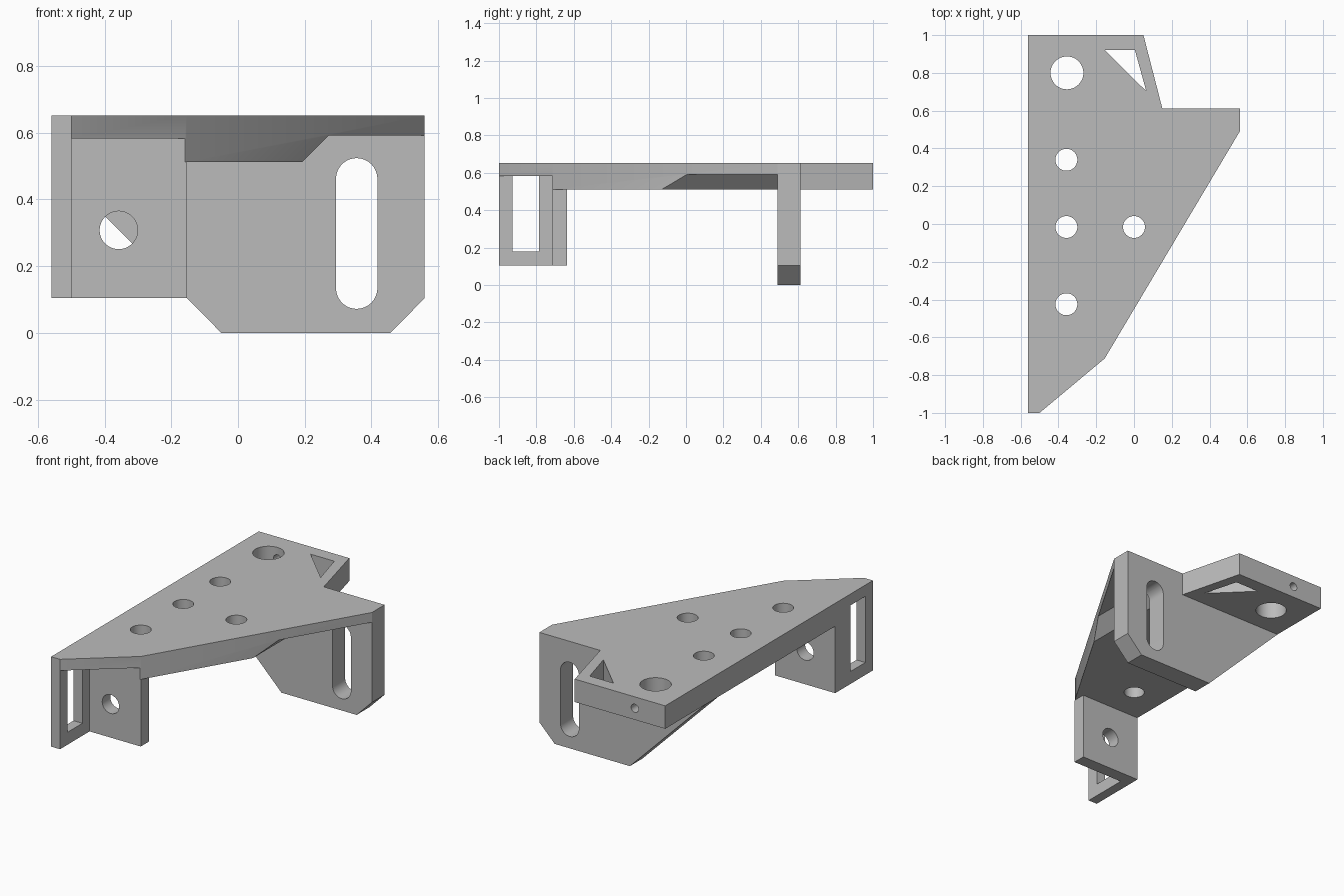
import bpy, bmesh, math

cube = bpy.data.objects.get("Cube")
if cube:
    bpy.data.objects.remove(cube, do_unlink=True)

grey = bpy.data.materials.new("plain grey")
grey.use_nodes = True
grey.diffuse_color = (0.5, 0.5, 0.5, 1)
grey.node_tree.nodes["Principled BSDF"].inputs["Base Color"].default_value = grey.diffuse_color


def prism(name, points, axis, lo, hi):
    """Extrude a 2D profile along one axis."""
    place = {"x": lambda a, b, t: (t, a, b),
             "y": lambda a, b, t: (a, t, b),
             "z": lambda a, b, t: (a, b, t)}[axis]
    bm = bmesh.new()
    rings = [[bm.verts.new(place(a, b, t)) for a, b in points] for t in (lo, hi)]
    for ring in rings:
        bm.faces.new(ring)
    n = len(points)
    for i in range(n):
        j = (i + 1) % n
        bm.faces.new((rings[0][i], rings[0][j], rings[1][j], rings[1][i]))
    bmesh.ops.recalc_face_normals(bm, faces=bm.faces)
    mesh = bpy.data.meshes.new(name)
    bm.to_mesh(mesh)
    bm.free()
    mesh.materials.append(grey)
    ob = bpy.data.objects.new(name, mesh)
    bpy.context.collection.objects.link(ob)
    return ob


def rect(a0, a1, b0, b1):
    return [(a0, b0), (a1, b0), (a1, b1), (a0, b1)]


def slot(a, b, r, half=0.0, steps=24):
    """Round hole, or an upright slot when half is above zero."""
    pts = []
    for start, shift in ((0, half), (math.pi, -half)):
        last = steps + 1 if half else steps
        for i in range(last):
            t = start + math.pi * i / steps
            pts.append((a + r * math.cos(t), b + shift + r * math.sin(t)))
    return pts


def cut(ob, *shape):
    """Subtract a prism from a part."""
    cutter = prism("cutter", *shape)
    cutter.hide_render = True
    mod = ob.modifiers.new("cut", "BOOLEAN")
    mod.operation = "DIFFERENCE"
    mod.solver = "EXACT"
    mod.object = cutter
    bpy.context.view_layer.objects.active = ob
    bpy.ops.object.modifier_apply(modifier=mod.name)
    mesh = cutter.data
    bpy.data.objects.remove(cutter, do_unlink=True)
    bpy.data.meshes.remove(mesh)


UNDER, TOP, FOOT = 0.512, 0.652, 0.104
LEFT, RIGHT = -0.56, 0.56
POCKET = 0.583

# Top plate outline
plate = prism("top_plate", [(LEFT, -1), (-0.5, -1), (-0.155, -0.712), (RIGHT, 0.49),
                            (RIGHT, 0.612), (0.15, 0.612), (0.05, 1), (LEFT, 1)],
              "z", UNDER, TOP)

# Angled front foot and rear wall
foot = prism("front_foot", [(LEFT, -1), (-0.5, -1), (-0.5, -0.715), (-0.155, -0.715),
                            (-0.155, -0.637), (LEFT, -0.637)], "z", FOOT, UNDER)
wall = prism("rear_wall", [(LEFT, UNDER), (-0.05, 0), (0.457, 0), (RIGHT, FOOT),
                           (RIGHT, UNDER)], "y", 0.49, 0.612)

# Underside pockets of the plate
cut(plate, rect(-0.5, 0.1, -1.2, -0.715), "z", 0.4, POCKET)
cut(plate, [(0.08, 0.4), (0.272, 0.592), (0.7, 0.592), (0.7, 0.4)], "y", -0.6, 0.49)

# Holes through the plate
for x, y, r in ((-0.355, 0.8, 0.087), (-0.358, 0.34, 0.058), (-0.358, -0.016, 0.058),
                (0, -0.016, 0.058), (-0.358, -0.425, 0.058)):
    cut(plate, slot(x, y, r), "z", 0.4, 0.8)
cut(plate, [(-0.155, 0.92), (0.005, 0.92), (0.065, 0.703)], "z", 0.4, 0.8)

# Small screw hole from the rear edge into the large hole
cut(plate, slot(-0.355, 0.582, 0.025), "y", 0.82, 1.1)

# Side window, foot hole and adjusting slot
for part in (plate, foot):
    cut(part, rect(-0.927, -0.785, 0.18, POCKET), "x", -0.7, -0.45)
cut(foot, slot(-0.358, 0.308, 0.057), "y", -0.8, -0.6)
for part in (plate, wall):
    cut(part, slot(0.356, 0.298, 0.062, 0.164), "y", 0.4, 0.7)

# Sharp corners with smooth hole walls
for ob in (plate, foot, wall):
    bpy.ops.object.select_all(action="DESELECT")
    ob.select_set(True)
    bpy.context.view_layer.objects.active = ob
    bpy.ops.object.shade_smooth_by_angle(angle=math.radians(25))
